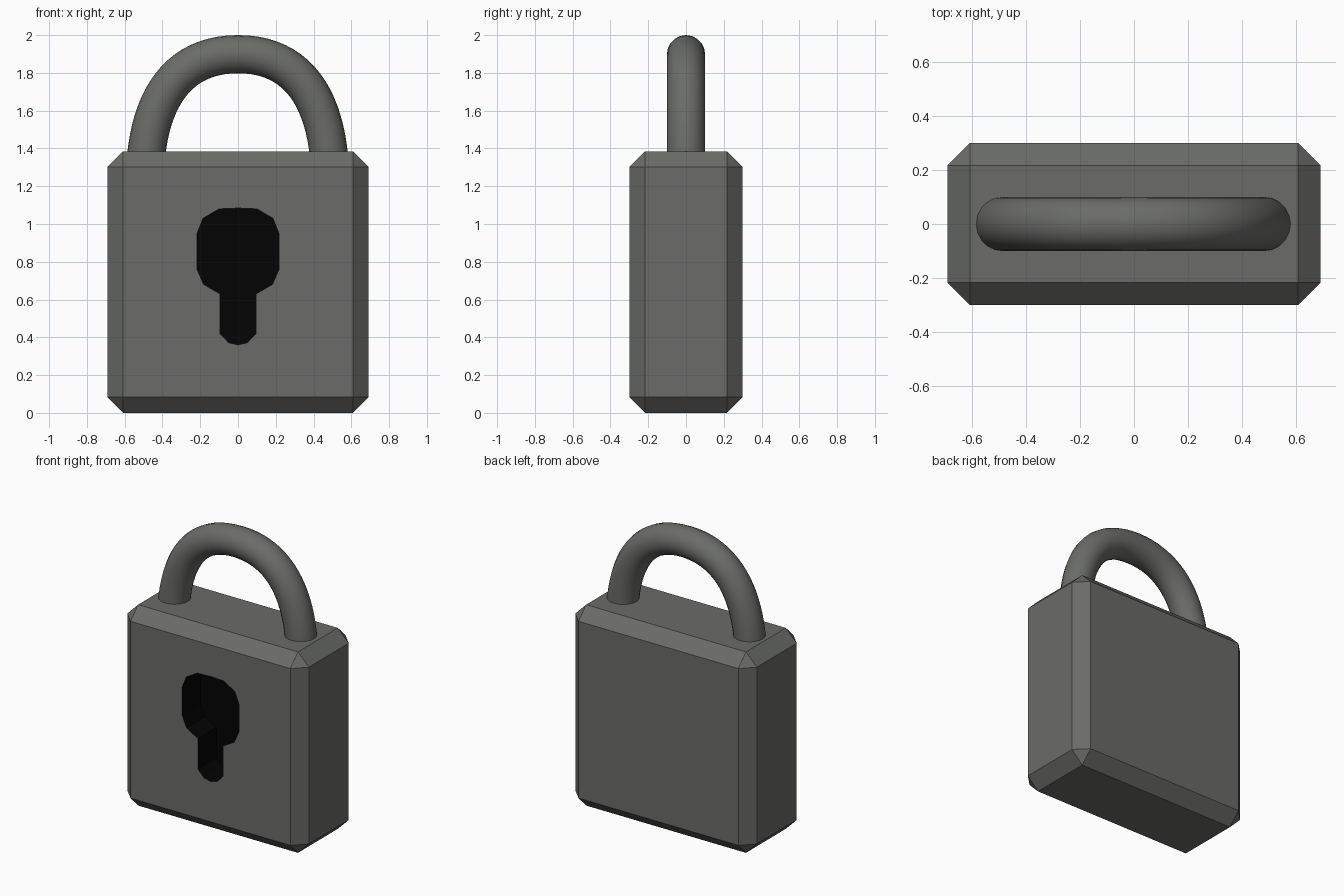
import bpy, bmesh

if "Cube" in bpy.data.objects:
    bpy.data.objects.remove(bpy.data.objects["Cube"])


def material(name, rgb):
    m = bpy.data.materials.new(name)
    m.diffuse_color = (*rgb, 1)
    m.use_nodes = True
    m.node_tree.nodes["Principled BSDF"].inputs["Base Color"].default_value = m.diffuse_color
    return m


steel = material("dark_steel", (0.145, 0.150, 0.138))
black = material("keyhole_black", (0.0009, 0.0009, 0.0009))


def mesh_object(name, bm):
    bmesh.ops.recalc_face_normals(bm, faces=bm.faces)
    mesh = bpy.data.meshes.new(name)
    bm.to_mesh(mesh)
    bm.free()
    mesh.materials.append(steel)
    mesh.materials.append(black)
    obj = bpy.data.objects.new(name, mesh)
    bpy.context.collection.objects.link(obj)
    return obj


# body: box with one flat chamfer on every edge
bm = bmesh.new()
bmesh.ops.create_cube(bm, size=1)
for v in bm.verts:
    v.co = (v.co.x * 1.384, v.co.y * 0.6, (v.co.z + 0.5) * 1.384)
bmesh.ops.bevel(bm, geom=bm.edges[:], offset=0.083, segments=1, affect='EDGES')
body = mesh_object("body", bm)

# keyhole cutter: mirrored outline pushed into the front face
half = [(0.1, 1.08), (0.185, 1.03), (0.216, 0.953), (0.216, 0.758), (0.182, 0.68),
        (0.095, 0.63), (0.095, 0.42), (0.05, 0.372)]
outline = [(0, 1.084)] + half + [(0, 0.36)] + [(-x, z) for x, z in reversed(half)]
bm = bmesh.new()
rings = [[bm.verts.new((x, y, z)) for x, z in outline] for y in (-0.4, -0.1)]
for ring in rings:
    bm.faces.new(ring)
for i in range(len(outline)):
    bm.faces.new((rings[0][i - 1], rings[0][i], rings[1][i], rings[1][i - 1]))
for f in bm.faces:
    f.material_index = 1
cutter = mesh_object("keyhole_cutter", bm)
cutter.hide_render = True

# carve the recess, then drop the cutter
cut = body.modifiers.new("keyhole", 'BOOLEAN')
cut.operation = 'DIFFERENCE'
cut.solver = 'EXACT'
cut.object = cutter
bpy.context.view_layer.objects.active = body
body.select_set(True)
bpy.ops.object.modifier_apply(modifier=cut.name)
bpy.data.objects.remove(cutter)

# shackle: round tube along an arch that sinks into the body
curve = bpy.data.curves.new("shackle", 'CURVE')
curve.dimensions = '3D'
curve.bevel_depth = 0.101
curve.bevel_resolution = 8
curve.resolution_u = 20
curve.use_fill_caps = True
curve.materials.append(steel)
spline = curve.splines.new('BEZIER')
spline.bezier_points.add(2)
path = [((-0.491, 0, 1.3), (0, 0, -0.1), (0.02, 0, 0.36)),
        ((0, 0, 1.899), (-0.32, 0, 0), (0.32, 0, 0)),
        ((0.486, 0, 1.3), (-0.02, 0, 0.36), (0, 0, -0.1))]
for p, (co, left, right) in zip(spline.bezier_points, path):
    p.handle_left_type = p.handle_right_type = 'FREE'
    p.co = co
    p.handle_left = [a + b for a, b in zip(co, left)]
    p.handle_right = [a + b for a, b in zip(co, right)]
shackle = bpy.data.objects.new("shackle", curve)
bpy.context.collection.objects.link(shackle)
bpy.ops.object.select_all(action='DESELECT')
shackle.select_set(True)
bpy.context.view_layer.objects.active = shackle
bpy.ops.object.convert(target='MESH')
bpy.ops.object.shade_smooth_by_angle()
